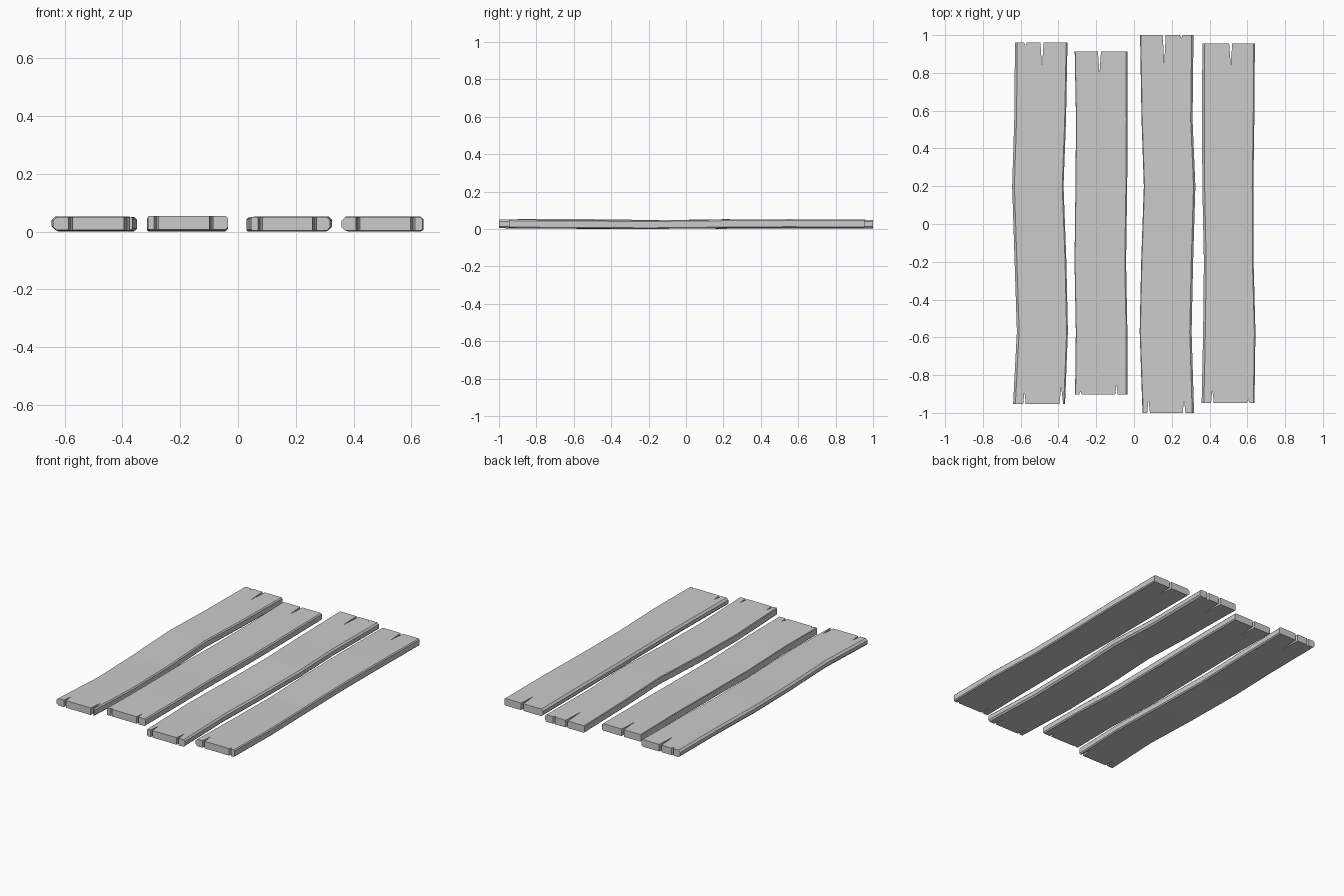
import bpy, bmesh

if "Cube" in bpy.data.objects:
    bpy.data.objects.remove(bpy.data.objects["Cube"])


def make_object(name, bm):
    bmesh.ops.recalc_face_normals(bm, faces=bm.faces[:])
    mesh = bpy.data.meshes.new(name)
    bm.to_mesh(mesh)
    bm.free()
    obj = bpy.data.objects.new(name, mesh)
    bpy.context.collection.objects.link(obj)
    return obj


def loft(bm, rings):
    rings = [[bm.verts.new(p) for p in r] for r in rings]
    n = len(rings[0])
    for a, b in zip(rings, rings[1:]):
        for i in range(n):
            j = (i + 1) % n
            bm.faces.new((a[i], a[j], b[j], b[i]))
    bm.faces.new(rings[0])
    bm.faces.new(rings[-1])


def section(y, xl, xr, z, cl, cr, t=0.046):
    # rectangle with chamfered left and right corners
    return [(xl + cl, y, z), (xr - cr, y, z), (xr, y, z + cr), (xr, y, z + t - cr),
            (xr - cr, y, z + t), (xl + cl, y, z + t), (xl, y, z + t - cl), (xl, y, z + cl)]


def plank(name, front, back, left, right, lift, chamfer, splits):
    # board body, wavering along its length
    bm = bmesh.new()
    ys = (front, -0.57, -0.2, 0.2, 0.55, back)
    loft(bm, [section(y, l, r, z, *chamfer) for y, l, r, z in zip(ys, left, right, lift)])
    board = make_object(name, bm)
    # wedge-shaped splits in the end grain
    bm = bmesh.new()
    for x, depth, width in splits:
        end, s = (back, 1) if depth > 0 else (front, -1)
        h, tip = width / 2, end - depth
        out = end + s * 0.01
        loft(bm, [[(x - h, out, z), (x + h, out, z), (x + h, end, z), (x, tip, z), (x - h, end, z)]
                  for z in (-0.1, 0.15)])
    cutter = make_object(name + "_split_cutter", bm)
    mod = board.modifiers.new("splits", 'BOOLEAN')
    mod.operation = 'DIFFERENCE'
    mod.solver = 'EXACT'
    mod.object = cutter
    # bake the cut and discard the helper
    dg = bpy.context.evaluated_depsgraph_get()
    board_mesh = bpy.data.meshes.new_from_object(board.evaluated_get(dg))
    board.modifiers.clear()
    board.data = board_mesh
    bpy.data.objects.remove(cutter)


# Splits: (x, depth, mouth width); positive depth cuts the back end, negative the front end
plank("plank_far_left", -0.953, 0.96,
      (-0.64, -0.62, -0.632, -0.645, -0.634, -0.63),
      (-0.365, -0.35, -0.358, -0.373, -0.36, -0.352),
      (0.005, 0.002, 0.0, 0.006, 0.005, 0.004), (0.012, 0.007),
      [(-0.487, 0.135, 0.016), (-0.575, 0.015, 0.014), (-0.58, -0.065, 0.014), (-0.385, -0.09, 0.02)])

plank("plank_mid_left", -0.902, 0.913,
      (-0.312, -0.308, -0.315, -0.31, -0.307, -0.314),
      (-0.035, -0.035, -0.042, -0.036, -0.034, -0.035),
      (0.008, 0.007, 0.002, 0.001, 0.003, 0.005), (0.003, 0.007),
      [(-0.183, 0.12, 0.016), (-0.283, -0.015, 0.014), (-0.093, -0.055, 0.013)])

plank("plank_mid_right", -1.0, 1.0,
      (0.045, 0.03, 0.038, 0.052, 0.04, 0.032),
      (0.318, 0.305, 0.313, 0.325, 0.31, 0.315),
      (0.004, 0.001, 0.0, 0.006, 0.004, 0.003), (0.004, 0.01),
      [(0.16, 0.15, 0.016), (0.25, 0.015, 0.014), (0.077, -0.07, 0.014), (0.265, -0.07, 0.014)])

plank("plank_far_right", -0.947, 0.955,
      (0.358, 0.366, 0.37, 0.362, 0.36, 0.362),
      (0.638, 0.643, 0.633, 0.632, 0.637, 0.64),
      (0.004, 0.002, 0.0, 0.004, 0.006, 0.004), (0.012, 0.006),
      [(0.512, 0.115, 0.016), (0.415, -0.07, 0.014), (0.605, -0.015, 0.014)])
